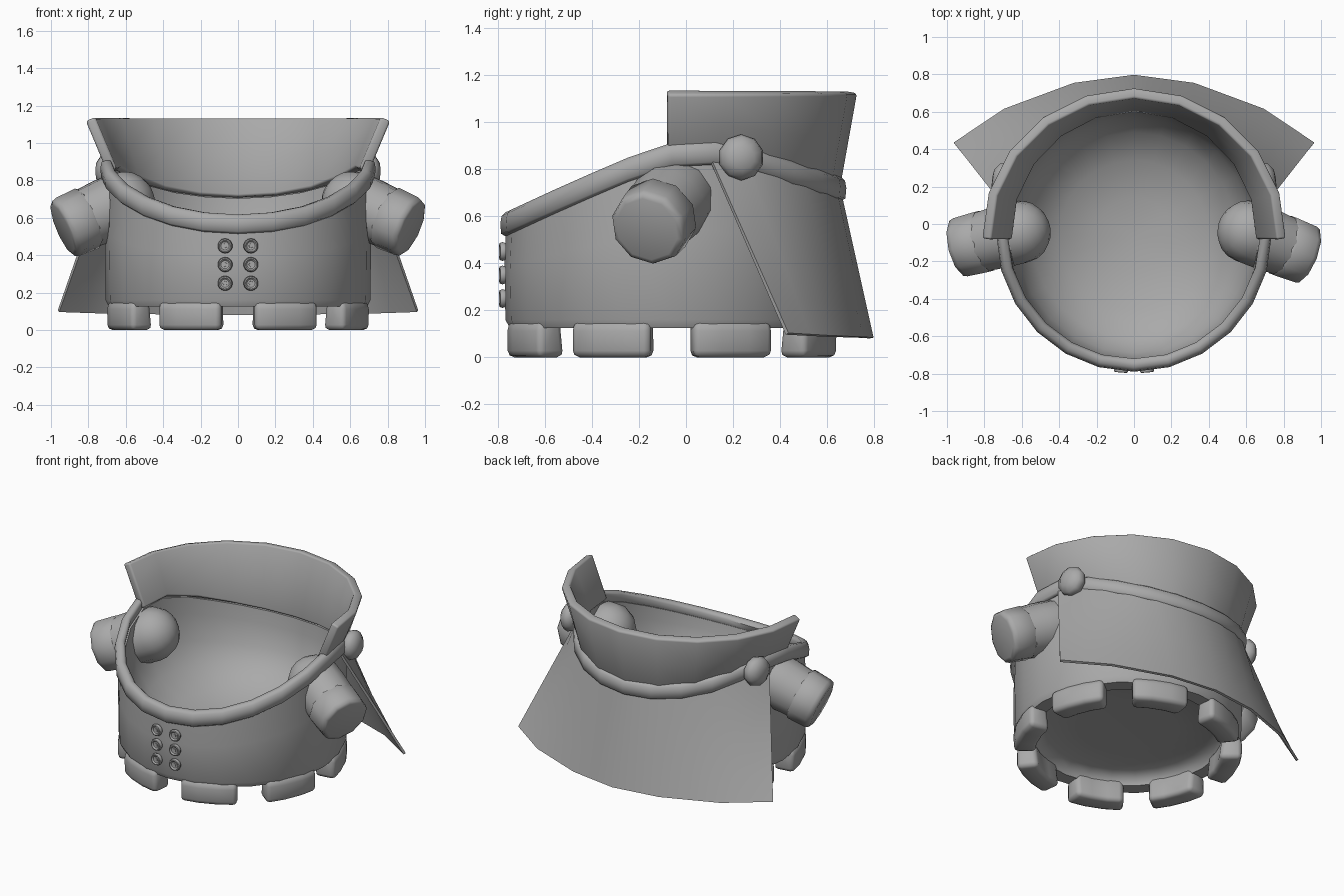
import bpy, bmesh, math
from mathutils import Vector

if "Cube" in bpy.data.objects:
    bpy.data.objects.remove(bpy.data.objects["Cube"])

grey = bpy.data.materials.new("grey cloth")
grey.diffuse_color = (0.4, 0.4, 0.4, 1)
grey.use_nodes = True
grey.node_tree.nodes["Principled BSDF"].inputs["Base Color"].default_value = grey.diffuse_color
CY = -0.06  # centre of the round body along y


def finish(name, bm, angle=40, bevel=0, solid=0):
    bmesh.ops.recalc_face_normals(bm, faces=bm.faces[:])
    me = bpy.data.meshes.new(name)
    bm.to_mesh(me)
    bm.free()
    ob = bpy.data.objects.new(name, me)
    bpy.context.collection.objects.link(ob)
    me.materials.append(grey)
    bpy.ops.object.select_all(action='DESELECT')
    ob.select_set(True)
    bpy.context.view_layer.objects.active = ob
    if solid:
        m = ob.modifiers.new("thickness", 'SOLIDIFY')
        m.thickness, m.offset = solid, 0
        bpy.ops.object.modifier_apply(modifier=m.name)
    if bevel:
        m = ob.modifiers.new("soft_edges", 'BEVEL')
        m.width, m.segments, m.limit_method = bevel, 2, 'ANGLE'
        bpy.ops.object.modifier_apply(modifier=m.name)
    bpy.ops.object.shade_smooth_by_angle(angle=math.radians(angle))
    return ob


def grid(bm, rows, close_u=False, close_v=False):
    """Skin rows of points with quads."""
    vs = [[bm.verts.new(p) for p in r] for r in rows]
    n, m = len(vs), len(vs[0])
    for i in range(n if close_v else n - 1):
        for j in range(m if close_u else m - 1):
            a, b = vs[i], vs[(i + 1) % n]
            k = (j + 1) % m
            bm.faces.new((a[j], a[k], b[k], b[j]))
    return vs


def interp(pts, t):
    for (a, za), (b, zb) in zip(pts, pts[1:]):
        if t <= b:
            return za + (zb - za) * max(0, (t - a) / (b - a))
    return pts[-1][1]


RIM = [(-0.78, 0.565), (-0.55, 0.67), (-0.3, 0.78), (-0.1, 0.86),
       (0.08, 0.882), (0.25, 0.855), (0.45, 0.785), (0.68, 0.71)]


def ring(a, r):  # angle 0 = back, pi = front
    return r * math.sin(a), CY + r * math.cos(a)


def rim_z(a):
    return interp(RIM, ring(a, 0.71)[1])


N = 24
ANG = [2 * math.pi * i / N for i in range(N)]

# body: outer wall, rounded open bowl on top and hollow underside
FLOOR = 0.205
bm = bmesh.new()
prof = [(0.0, None, 0.195), (0.3, None, 0.195), (0.52, None, 0.19), (0.585, None, 0.165), (0.60, None, 0.125),
        (0.69, None, 0.125), (0.708, None, 0.16), (0.712, 0.5, 0), (0.705, 0.97, 0), (0.67, 0.97, 0),
        (0.66, 0.8, 0), (0.63, 0.52, 0), (0.55, 0.3, 0), (0.4, 0.12, 0), (0.2, 0.03, 0), (0.0, 0.0, 0)]
rows = []
for r, f, z in prof:
    row = []
    for a in ANG:
        x, y = ring(a, max(r, 0.0005))
        row.append((x, y, z if f is None else FLOOR + f * (rim_z(a) - FLOOR)))
    rows.append(row)
grid(bm, rows, close_u=True)
bmesh.ops.remove_doubles(bm, verts=bm.verts[:], dist=0.002)
finish("coat_body", bm, 60)

# hem blocks: eight rounded teeth
for k in range(8):
    c = math.radians(22.5 + 45 * k)
    rows = []
    for i in range(4):
        a = c + math.radians(-15 + 10 * i)
        rows.append([(*ring(a, r), z) for r, z in
                     ((0.57, 0.0), (0.71, 0.0), (0.712, 0.14), (0.66, 0.17), (0.59, 0.17))])
    bm = bmesh.new()
    vs = grid(bm, rows, close_u=True)
    bm.faces.new(vs[0])
    bm.faces.new(vs[-1])
    finish("hem_tooth", bm, 60, bevel=0.028)

# rounded trim following the sloping neckline
bm = bmesh.new()
rows = []
for a in ANG:
    back = (1 + math.cos(a)) * 0.5
    z = rim_z(a)
    rows.append([(*ring(a, 0.69 + 0.012 * back + dr), z + dz) for dr, dz in
                 ((-0.01, -0.04), (0.018, -0.055), (0.036, -0.044), (0.04, 0.0),
                  (0.034, 0.032), (0.016, 0.048), (-0.012, 0.048), (-0.03 + 0.018 * back, 0.03))])
grid(bm, rows, close_u=True, close_v=True)
finish("neck_trim", bm, 60)

# tall flared collar, open at the front
bm = bmesh.new()
rows = []
for t in (0, 0.5, 1):
    row = []
    for i in range(11):
        a = math.radians(-91.5 + 183 * i / 10)
        lo = Vector((0.675 * math.sin(a), CY + 0.685 * math.cos(a), rim_z(a) - 0.01))
        hi = Vector((0.79 * math.sin(a), CY + 0.76 * math.cos(a), 1.128))
        row.append(lo.lerp(hi, t))
    rows.append(row)
grid(bm, rows)
finish("collar", bm, 50, bevel=0.012, solid=0.055)

# short cape flaring out behind
half = [(0, 0.79, 0.082), (0.32, 0.747, 0.085), (0.69, 0.61, 0.09), (0.96, 0.43, 0.10)]
dense = []
for p, q in zip(half, half[1:]):
    dense += [Vector(p), Vector(p).lerp(Vector(q), 0.5)]
dense.append(Vector(half[-1]))
bottom = [Vector((-p.x, p.y, p.z)) for p in dense[:0:-1]] + dense
rows = []
for t in (0, 0.2, 0.5, 0.8, 1):
    row = []
    for i, b in enumerate(bottom):
        a = math.radians(-77 + 154 * i / (len(bottom) - 1))
        top = Vector((*ring(a, 0.715), rim_z(a) - 0.03))
        row.append(top.lerp(b, t))
    rows.append(row)
bm = bmesh.new()
grid(bm, rows)
finish("cape", bm, 40, solid=0.016)


def lathe(name, prof, base, axis, n, angle=40):
    """Turn (distance along axis, radius) pairs around an axis."""
    q = Vector(axis).to_track_quat('Z', 'Y')
    rows = [[Vector(base) + q @ Vector((max(r, 1e-4) * math.cos(2 * math.pi * (j + .5) / n),
                                        max(r, 1e-4) * math.sin(2 * math.pi * (j + .5) / n), d))
             for j in range(n)] for d, r in prof]
    bm = bmesh.new()
    grid(bm, rows, close_u=True)
    bmesh.ops.remove_doubles(bm, verts=bm.verts[:], dist=0.0005)
    return finish(name, bm, angle)


for s, end_y in ((1, -0.175), (-1, -0.13)):
    # sleeve with a rounded inner end, then a cuff with a flat end
    base = Vector((s * 0.615, -0.045, 0.68))
    axis = (Vector((s * 0.95, end_y, 0.535)) - base).normalized()
    ball = [(-0.17 * math.cos(t * math.pi / 10), 0.172 * math.sin(t * math.pi / 10)) for t in range(6)]
    lathe("sleeve", ball + [(0.1, 0.172), (0.23, 0.163), (0.23, 0.0)], base, axis, 12, 50)
    lathe("cuff", [(0.2, 0.0), (0.2, 0.16), (0.215, 0.173), (0.33, 0.168), (0.354, 0.16),
                   (0.362, 0.14), (0.362, 0.0)], base, axis, 10, 50)
    # clasp knob on the trim
    knob = [(-0.06, 0.0), (-0.055, 0.05), (-0.03, 0.088), (0, 0.098), (0.03, 0.088), (0.055, 0.05), (0.06, 0.0)]
    lathe("clasp_knob", knob, (s * 0.70, 0.235, 0.85), (s, 0.15, 0), 10, 50)
    # two columns of buttons with raised rims and a centre stud
    for z in (0.25, 0.35, 0.45):
        pos = (s * 0.068, -0.768, z)
        lathe("button", [(0, 0.036), (0.012, 0.04), (0.024, 0.036), (0.026, 0.03), (0.018, 0.022), (0.016, 0.0)],
              pos, (s * 0.08, -1, 0), 14)
        lathe("button_stud", [(0.01, 0.014), (0.021, 0.012), (0.021, 0.0)], pos, (s * 0.08, -1, 0), 5)
